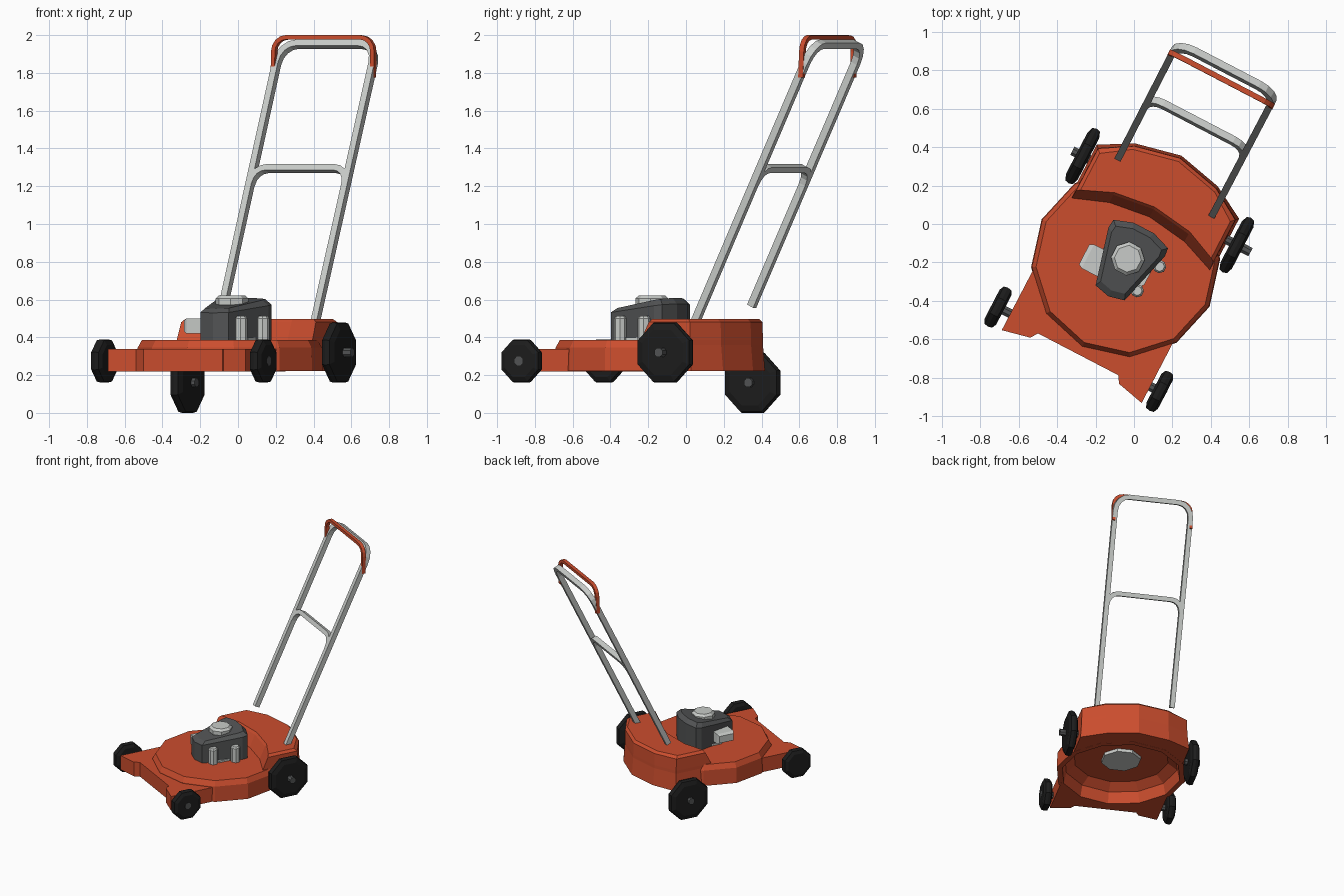
import bpy, bmesh, math
from mathutils import Vector, Matrix

if "Cube" in bpy.data.objects:
    bpy.data.objects.remove(bpy.data.objects["Cube"])

# whole mower is modelled along its own axis, then turned on the spot
PLACE = Matrix.Rotation(math.radians(-27.5), 4, 'Z') @ Matrix.Translation((0.055, 0, 0))


def mat(name, col):
    m = bpy.data.materials.new(name)
    m.diffuse_color = (*col, 1)
    m.use_nodes = True
    m.node_tree.nodes["Principled BSDF"].inputs["Base Color"].default_value = m.diffuse_color
    return m


ORANGE = mat("orange_paint", (0.60, 0.075, 0.027))
DARK = mat("dark_grey", (0.085, 0.088, 0.09))
LIGHT = mat("light_grey", (0.58, 0.60, 0.58))
BLACK = mat("tyre_black", (0.012, 0.012, 0.012))


def loft(name, loops, material, closed=False):
    """Skin between equal-length point loops; cap the ends unless closed."""
    bm = bmesh.new()
    rows = [[bm.verts.new(p) for p in lp] for lp in loops]
    n = len(rows[0])
    pairs = list(zip(rows, rows[1:])) + ([(rows[-1], rows[0])] if closed else [])
    for a, b in pairs:
        for i in range(n):
            j = (i + 1) % n
            bm.faces.new((a[i], a[j], b[j], b[i]))
    if not closed:
        bm.faces.new(rows[0][::-1])
        bm.faces.new(rows[-1])
    bmesh.ops.recalc_face_normals(bm, faces=bm.faces)
    me = bpy.data.meshes.new(name)
    bm.to_mesh(me)
    bm.free()
    ob = bpy.data.objects.new(name, me)
    me.materials.append(material)
    ob.matrix_world = PLACE
    bpy.context.collection.objects.link(ob)
    return ob


def lathe(name, centre, axis, n, profile, material, phase=0.0):
    """Rings of (radius, offset along axis) around the X or Z axis."""
    loops = []
    for r, h in profile:
        lp = []
        for i in range(n):
            a = phase + 2 * math.pi * i / n
            p = (h, r * math.cos(a), r * math.sin(a)) if axis == 'X' else (r * math.cos(a), r * math.sin(a), h)
            lp.append(Vector(centre) + Vector(p))
        loops.append(lp)
    return loft(name, loops, material)


def sweep(name, path, normal, w, d, material):
    """Rectangular bar with mitred bends along a flat path."""
    path = [Vector(p) for p in path]
    normal = Vector(normal).normalized()
    loops = []
    for i, p in enumerate(path):
        a = (p - path[i - 1]).normalized() if i else None
        b = (path[i + 1] - p).normalized() if i < len(path) - 1 else None
        t = ((a or b) + (b or a)).normalized()
        k = 1 / max(0.5, t.dot(a or b))
        s = t.cross(normal) * (w / 2 * k)
        h = normal * (d / 2)
        loops.append([p + s + h, p - s + h, p - s - h, p + s - h])
    return loft(name, loops, material)


def mirror_half(half):
    """Right half of an outline, front to back, to a full loop."""
    return half + [(-x, y) for x, y in reversed(half) if abs(x) > 1e-6]


# ---------- deck ----------
cutter = lathe("blade_recess_cutter", (0, -0.2, 0), 'Z', 12,
               [(0.45, 0.1), (0.45, 0.22), (0.43, 0.31), (0.36, 0.36)], ORANGE)
cutter.hide_render = True
cutter.hide_viewport = True

dome = lathe("deck_dome", (0, -0.2, 0), 'Z', 12,
             [(0.492, 0.221), (0.488, 0.345), (0.466, 0.385)], ORANGE)

front = mirror_half([(0.235, -0.735), (0.26, -0.773), (0.41, -0.807), (0.41, -0.35)])
front_plate = loft("deck_front_plate",
                   [[(x, y, z) for x, y in front] for z in (0.22, 0.337)], ORANGE)

rear_half = [(0, 0.07), (0.22, 0.04), (0.405, -0.03), (0.405, 0.265), (0.24, 0.363), (0, 0.417)]


def rear_loop(z, front_shift, grow):
    pts = []
    for i, (x, y) in enumerate(rear_half):
        y += front_shift if i < 3 else grow
        pts.append((x + (grow if x > 0.3 else 0), y))
    full = pts + [(-x, y) for x, y in reversed(pts[1:-1])]
    return [(x, y, z) for x, y in full]


rear_box = loft("deck_rear_housing",
                [rear_loop(0.222, 0, 0.012), rear_loop(0.36, 0, 0), rear_loop(0.385, 0, 0),
                 rear_loop(0.48, 0.045, -0.003), rear_loop(0.498, 0.058, -0.022)], ORANGE)

for part in (dome, front_plate, rear_box):
    m = part.modifiers.new("recess", 'BOOLEAN')
    m.operation = 'DIFFERENCE'
    m.solver = 'EXACT'
    m.object = cutter

# ---------- engine ----------
plan = [(0, -0.395), (0.085, -0.375), (0.165, -0.075), (0.16, -0.03), (0.06, 0.005),
        (-0.06, 0.005), (-0.16, -0.03), (-0.165, -0.075), (-0.085, -0.375)]


def engine_loop(scale, z0, slope):
    return [(x * scale, -0.18 + (y + 0.18) * scale, z0 + slope * (y + 0.39)) for x, y in plan]


loft("engine_cover", [engine_loop(1, 0.375, 0), engine_loop(1, 0.53, 0.12),
                      engine_loop(0.84, 0.553, 0.14)], DARK)
lathe("engine_cap", (0, -0.175, 0), 'Z', 8,
      [(0.07, 0.55), (0.088, 0.575), (0.088, 0.605), (0.07, 0.622)], LIGHT, math.pi / 8)
lathe("engine_base_disc", (0, -0.2, 0), 'Z', 8, [(0.15, 0.335), (0.15, 0.40)], LIGHT, math.pi / 8)


def muffler_ring(x, m):
    return [(x, -0.33 + m, 0.42 + m), (x, -0.19 - m, 0.42 + m),
            (x, -0.19 - m, 0.50 - m), (x, -0.33 + m, 0.50 - m)]


loft("muffler", [muffler_ring(-0.08, 0), muffler_ring(-0.19, 0), muffler_ring(-0.212, 0.012)], LIGHT)
for i, (x, y) in enumerate([(0.165, -0.135), (0.12, -0.30)]):
    lathe(f"engine_post_{i + 1}", (x, y, 0), 'Z', 8, [(0.035, 0.38), (0.035, 0.5), (0.025, 0.512)],
          LIGHT, math.pi / 8)


# ---------- wheels: x, y, z, radius, axle inner and outer x ----------
wheels = {
    "front_left": (-0.483, -0.71, 0.275, 0.123, -0.39, -0.51),
    "front_right": (0.465, -0.71, 0.275, 0.123, 0.39, 0.50),
    "rear_left": (-0.455, 0.19, 0.16, 0.173, -0.40, -0.515),
    "rear_right": (0.47, 0.15, 0.32, 0.173, 0.38, 0.55),
}
for name, (x, y, z, r, a0, a1) in wheels.items():
    lathe(name + "_wheel", (x, y, z), 'X', 8,
          [(r * 0.75, -0.034), (r * 0.96, -0.022), (r, 0), (r * 0.96, 0.022), (r * 0.75, 0.034)],
          BLACK, math.pi / 8)
    lathe(name + "_axle", (0, y, z), 'X', 8, [(0.026, a0), (0.026, a1)], DARK, math.pi / 8)

# ---------- handle ----------
SLOPE = 2.08                       # rise per unit of backward lean


def on_handle(x, z):
    return (x, 0.236 + (z - 0.49) / SLOPE, z)


def arch(half_width, z_top, r, steps=4):
    """Rounded-corner arch from left to right in (x, z)."""
    right = [(half_width - r + r * math.sin(a), z_top - r + r * math.cos(a))
             for a in (math.pi / 2 * i / steps for i in range(steps + 1))]
    return [(-x, z) for x, z in reversed(right)] + right


hn = (0, -SLOPE, 1)
frame = [(-0.285, 0.565)] + arch(0.288, 1.952, 0.10) + [(0.285, 0.46)]
sweep("handle_frame", [on_handle(x, z) for x, z in frame], hn, 0.036, 0.04, LIGHT)
sweep("handle_cross_bar", [on_handle(x, z) for x, z in arch(0.284, 1.293, 0.08)], hn, 0.034, 0.04, LIGHT)

# control bail above the grip
bail = [(-0.296, 1.775)] + arch(0.296, 1.988, 0.075) + [(0.296, 1.775)]
sweep("control_bail", [(x, 0.872 + 0.04 * (z - 1.775), z) for x, z in bail], (0, -1, 0.04),
      0.023, 0.028, ORANGE)
